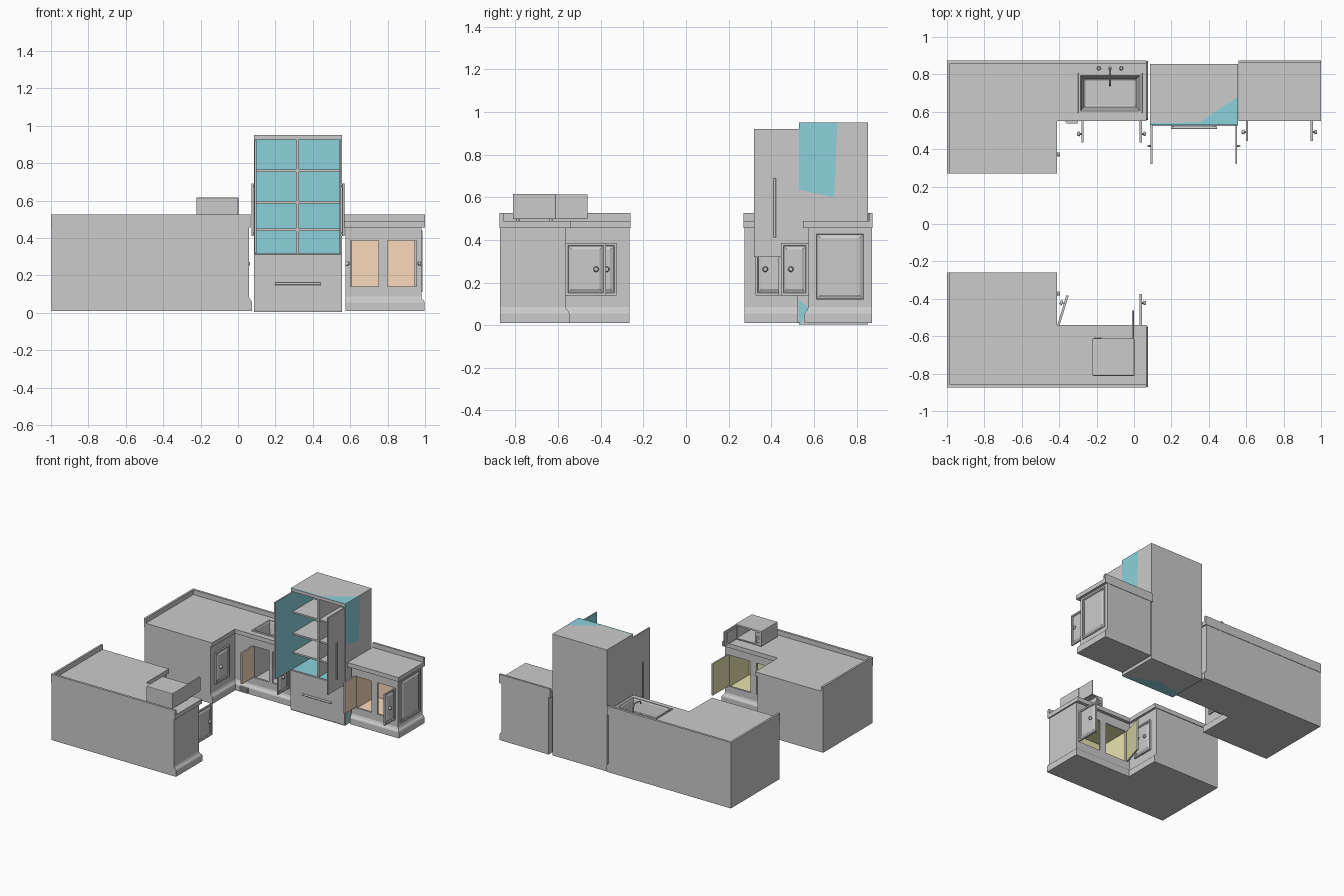
import bpy, bmesh
from math import radians, pi
from mathutils import Matrix, Vector

if "Cube" in bpy.data.objects:
    bpy.data.objects.remove(bpy.data.objects["Cube"])


def material(name, rgb):
    m = bpy.data.materials.new(name)
    m.diffuse_color = (*rgb, 1)
    m.use_nodes = True
    m.node_tree.nodes["Principled BSDF"].inputs["Base Color"].default_value = m.diffuse_color
    return m


TEAL = material("teal_liner", (0.26, 0.64, 0.70))
ORANGE = material("orange_liner", (0.95, 0.70, 0.50))
YELLOW = material("yellow_liner", (0.80, 0.78, 0.42))


def finish(bm, name, mats=()):
    me = bpy.data.meshes.new(name)
    bm.to_mesh(me)
    bm.free()
    ob = bpy.data.objects.new(name, me)
    bpy.context.collection.objects.link(ob)
    for m in mats:
        me.materials.append(m)
    return ob


def cube_bm(lo, hi):
    bm = bmesh.new()
    lo, hi = Vector(lo), Vector(hi)
    bmesh.ops.create_cube(bm, size=1, matrix=Matrix.Translation((lo + hi) / 2)
                          @ Matrix.Diagonal((*(hi - lo), 1)))
    return bm


def box(name, lo, hi, bevel=0):
    bm = cube_bm(lo, hi)
    if bevel:
        bmesh.ops.bevel(bm, geom=bm.edges[:], offset=bevel, segments=2, affect='EDGES', profile=0.5)
    return finish(bm, name)


def liner(name, lo, hi, s, mat):
    # five-sided box, open towards -y (s=1) or +y (s=-1)
    bm = cube_bm(lo, hi)
    bm.normal_update()
    bmesh.ops.delete(bm, geom=[f for f in bm.faces if f.normal.y * s < -0.9], context='FACES')
    bmesh.ops.reverse_faces(bm, faces=bm.faces[:])
    return finish(bm, name, [mat])


def loft(name, rings, cap_first=True):
    bm = bmesh.new()
    vs = [[bm.verts.new(p) for p in r] for r in rings]
    n = len(vs[0])
    for a, b in zip(vs, vs[1:]):
        for i in range(n):
            bm.faces.new((a[i], a[(i + 1) % n], b[(i + 1) % n], b[i]))
    bm.faces.new(vs[-1])
    if cap_first:
        bm.faces.new(vs[0][::-1])
    bmesh.ops.recalc_face_normals(bm, faces=bm.faces[:])
    return finish(bm, name)


def cut(ob, lo, hi):
    c = box("cutter", [min(a, b) for a, b in zip(lo, hi)], [max(a, b) for a, b in zip(lo, hi)])
    m = ob.modifiers.new("cut", 'BOOLEAN')
    m.operation, m.object = 'DIFFERENCE', c
    bpy.context.view_layer.objects.active = ob
    bpy.ops.object.modifier_apply(modifier=m.name)
    bpy.data.objects.remove(c)


def rod(name, a, b, r, r2=None, seg=12):
    a, b = Vector(a), Vector(b)
    bm = bmesh.new()
    bmesh.ops.create_cone(bm, cap_ends=True, segments=seg, radius1=r, radius2=r2 or r,
                          depth=(b - a).length,
                          matrix=Matrix.Translation((a + b) / 2)
                          @ (b - a).to_track_quat('Z', 'Y').to_matrix().to_4x4())
    for f in bm.faces:
        f.smooth = len(f.verts) == 4
    return finish(bm, name)


def place(ob, at, deg):
    ob.matrix_world = Matrix.Translation(at) @ Matrix.Rotation(radians(deg), 4, 'Z')


def bar_handle(name, a, b, out, r=0.006):
    a, b, out = Vector(a), Vector(b), Vector(out)
    parts = [rod(name, a + out, b + out, r)]
    for t in (0.05, 0.95):
        p = a.lerp(b, t)
        parts.append(rod(name + "_post", p, p + out, r * 0.7))
    return parts


def door(name, hinge, deg, w, z0, z1, flip=False, mat=None, panel=True, knob=True, t=0.012):
    # local: width along x (or -x if flipped), outside faces -y
    bm = cube_bm((-w if flip else 0, -t, z0), (0 if flip else w, 0, z1))
    bm.normal_update()
    inner = next(f for f in bm.faces if f.normal.y > 0.9)
    outer = next(f for f in bm.faces if f.normal.y < -0.9)
    if mat:
        for f in bm.faces:
            f.material_index = 1 if f is inner else 0
    if panel:
        for th, d in ((0.016, 0), (0.005, -0.006), (0.006, 0), (0.016, 0.006)):
            bmesh.ops.inset_individual(bm, faces=[outer], thickness=th, depth=d)
    ob = finish(bm, name, [None, mat] if mat else [])
    place(ob, (*hinge, 0), deg)
    if knob:
        kx, kz = (w - 0.047) * (-1 if flip else 1), (z0 + z1) / 2
        place(rod(name + "_knob_stem", (kx, -t + 0.006, kz), (kx, -t - 0.012, kz), 0.005), (*hinge, 0), deg)
        place(rod(name + "_knob", (kx, -t - 0.008, kz), (kx, -t - 0.022, kz), 0.013, 0.009, 16), (*hinge, 0), deg)
    return ob


# flared base profile: (outward offset, height)
BASE = [(0.018, 0.01), (0.018, 0.055), (0.014, 0.064), (0.006, 0.072), (0, 0.086), (0, 0.457)]


def hollow(body, name, s, yf, yb, x0, x1, openings, mat):
    for a, b in openings:
        cut(body, (a, s * (yf - 0.03), 0.14), (b, s * (yf + 0.03), 0.385))
    cut(body, (x0, s * (yf + 0.015), 0.12), (x1, s * yb, 0.392))
    if mat:
        ys = sorted((s * (yf + 0.017), s * (yb - 0.002)))
        liner(name + "_liner", (x0 + 0.002, ys[0], 0.122), (x1 - 0.002, ys[1], 0.39), s, mat)


def l_counter(name, s, shift, openings, mat):
    def outline(d, z, x0, xl, xr, yf, ye, yb):
        return [(x, s * y, z) for x, y in ((x0, yb), (xr + d, yb), (xr + d, yf - d),
                                           (xl + d, yf - d), (xl + d, ye), (x0, ye))]
    yf = 0.575 - shift
    body = loft(name + "_body", [outline(d, z, -0.998, -0.43, 0.058, yf, 0.275 - shift, 0.872) for d, z in BASE])
    hollow(body, name, s, yf, 0.84, openings[0][0] - 0.01, 0.043, openings, mat)
    top = loft(name + "_worktop", [outline(0, z, -1, -0.413, 0.068, 0.55 - shift, 0.27 - shift, 0.875)
                                   for z in (0.455, 0.488)])
    ys = sorted((s * 0.857, s * 0.875))
    box(name + "_backsplash", (-1, ys[0], 0.486), (0.068, ys[1], 0.525))
    ys = sorted((s * (0.27 - shift), s * 0.858))
    box(name + "_side_splash", (-1, ys[0], 0.486), (-0.985, ys[1], 0.525))
    door(name + "_leg_door", (-0.43, s * 0.5 if s > 0 else -0.5), 90, 0.175, 0.14, 0.385, flip=s > 0)
    return body, top


# sink counter at the back left
body, top = l_counter("sink_counter", 1, 0, [(-0.27, -0.135), (-0.105, 0.03)], None)
for o in (body, top):
    cut(o, (-0.29, 0.605, 0.396), (0.035, 0.795, 0.6))
door("sink_door_left", (-0.27, 0.575), -90, 0.14, 0.14, 0.385, mat=ORANGE)
door("sink_door_right", (0.03, 0.575), 90, 0.14, 0.14, 0.385, flip=True, mat=ORANGE)
loft("sink_basin", [[(-0.30 + d, 0.592 + d, z), (0.045 - d, 0.592 + d, z), (0.045 - d, 0.808 - d, z),
                     (-0.30 + d, 0.808 - d, z)] for d, z in
                    ((0, 0.486), (0.002, 0.496), (0.013, 0.496), (0.018, 0.486), (0.034, 0.405), (0.042, 0.40))],
     cap_first=False)
rod("sink_drain", (-0.128, 0.70, 0.398), (-0.128, 0.70, 0.403), 0.014, seg=20)
for x in (-0.188, -0.068):
    rod("tap_handle", (x, 0.832, 0.486), (x, 0.832, 0.515), 0.011, 0.008)
rod("faucet_foot", (-0.128, 0.832, 0.486), (-0.128, 0.832, 0.50), 0.011)
cu = bpy.data.curves.new("faucet_spout", 'CURVE')
cu.dimensions, cu.bevel_depth, cu.bevel_resolution, cu.use_fill_caps = '3D', 0.005, 2, True
sp = cu.splines.new('POLY')
path = [(0.832, 0.49), (0.832, 0.55), (0.825, 0.567), (0.81, 0.575), (0.76, 0.57), (0.745, 0.562), (0.74, 0.545)]
sp.points.add(len(path) - 1)
for p, (y, z) in zip(sp.points, path):
    p.co = (-0.128, y, z, 1)
bpy.context.collection.objects.link(bpy.data.objects.new("faucet_spout", cu))

# small vent on the base of the sink counter
box("base_vent", (-0.365, 0.545, 0.018), (-0.30, 0.56, 0.056))
for i in range(4):
    box("vent_slat", (-0.362, 0.536, 0.021 + i * 0.009), (-0.303, 0.546, 0.026 + i * 0.009))

# counter at the front with open doors
l_counter("front_counter", -1, 0.01, [(-0.40, -0.215), (-0.16, 0.03)], YELLOW)
door("front_door_left", (0.03, -0.565), 90, 0.19, 0.14, 0.385, mat=YELLOW)
door("front_door_right", (-0.405, -0.565), 253, 0.19, 0.14, 0.385, flip=True, mat=YELLOW)

# microwave oven with open door, button panel and feet
mw = box("microwave_body", (-0.222, -0.812, 0.497), (0.002, -0.612, 0.616), 0.004)
cut(mw, (-0.165, -0.79, 0.508), (-0.010, -0.55, 0.604))
box("microwave_door", (-0.010, -0.612, 0.50), (-0.001, -0.462, 0.614), 0.002)
box("microwave_window", (-0.012, -0.59, 0.52), (-0.009, -0.488, 0.595))
for r in range(4):
    for c in range(3):
        x, z = -0.212 + c * 0.014, 0.515 + r * 0.015
        box("microwave_button", (x, -0.613, z), (x + 0.009, -0.608, z + 0.009))
box("microwave_display", (-0.212, -0.613, 0.582), (-0.175, -0.609, 0.602))
for x in (-0.20, -0.02):
    for y in (-0.79, -0.635):
        rod("microwave_foot", (x, y, 0.486), (x, y, 0.50), 0.008)

# counter at the back right
body = loft("side_counter_body", [[(0.575, 0.872, z), (0.98 + d, 0.872, z), (0.98 + d, 0.575 - d, z),
                                   (0.575, 0.575 - d, z)] for d, z in BASE])
hollow(body, "side_counter", 1, 0.575, 0.84, 0.60, 0.96, [(0.61, 0.75), (0.80, 0.945)], ORANGE)
box("side_counter_worktop", (0.56, 0.55, 0.455), (1.0, 0.875, 0.488))
box("side_counter_backsplash", (0.56, 0.86, 0.486), (1.0, 0.875, 0.525))
door("side_counter_end_panel", (0.979, 0.60), 90, 0.245, 0.11, 0.44, knob=False, t=0.008)
door("side_door_left", (0.61, 0.575), -90, 0.13, 0.14, 0.385, mat=ORANGE)
door("side_door_right", (0.945, 0.575), 90, 0.13, 0.14, 0.385, flip=True, mat=ORANGE)

# refrigerator with liner, shelves, doors and drawer
fr = box("fridge_body", (0.085, 0.53, 0.003), (0.555, 0.855, 0.95))
cut(fr, (0.094, 0.4, 0.317), (0.546, 0.80, 0.926))
liner("fridge_liner", (0.095, 0.532, 0.318), (0.545, 0.798, 0.925), 1, TEAL)
box("fridge_divider", (0.31, 0.535, 0.316), (0.325, 0.797, 0.926))
for z in (0.437, 0.585, 0.753):
    box("fridge_shelf", (0.095, 0.54, z), (0.545, 0.797, z + 0.013))
door("fridge_door_left", (0.098, 0.53), -90, 0.21, 0.32, 0.92, mat=TEAL, panel=False, knob=False, t=0.01)
door("fridge_door_right", (0.542, 0.53), 90, 0.21, 0.32, 0.92, flip=True, mat=TEAL, panel=False, knob=False, t=0.01)
for x, s in ((0.088, -1), (0.552, 1)):
    bar_handle("fridge_handle", (x, 0.417, 0.41), (x, 0.417, 0.69), (s * 0.011, 0, 0))
box("fridge_drawer", (0.087, 0.523, 0.012), (0.553, 0.535, 0.313), 0.002)
bar_handle("drawer_handle", (0.197, 0.523, 0.155), (0.443, 0.523, 0.155), (0, -0.009, 0), 0.007)


# liner colour showing on the fridge shell
def patch(pts):
    bm = bmesh.new()
    bm.faces.new([bm.verts.new(p) for p in pts])
    finish(bm, "fridge_liner_edge", [TEAL])


patch([(0.556, y, z) for y, z in ((0.53, 0.635), (0.695, 0.60), (0.71, 0.95), (0.53, 0.95))])
patch([(0.556, y, z) for y, z in ((0.53, 0.003), (0.535, 0.003), (0.575, 0.08), (0.53, 0.12))])
patch([(x, y, 0.951) for x, y in ((0.085, 0.53), (0.555, 0.53), (0.555, 0.68), (0.35, 0.542), (0.085, 0.54))])
patch([(x, y, 0.0) for x, y in ((0.085, 0.60), (0.30, 0.64), (0.555, 0.53), (0.085, 0.53))])
